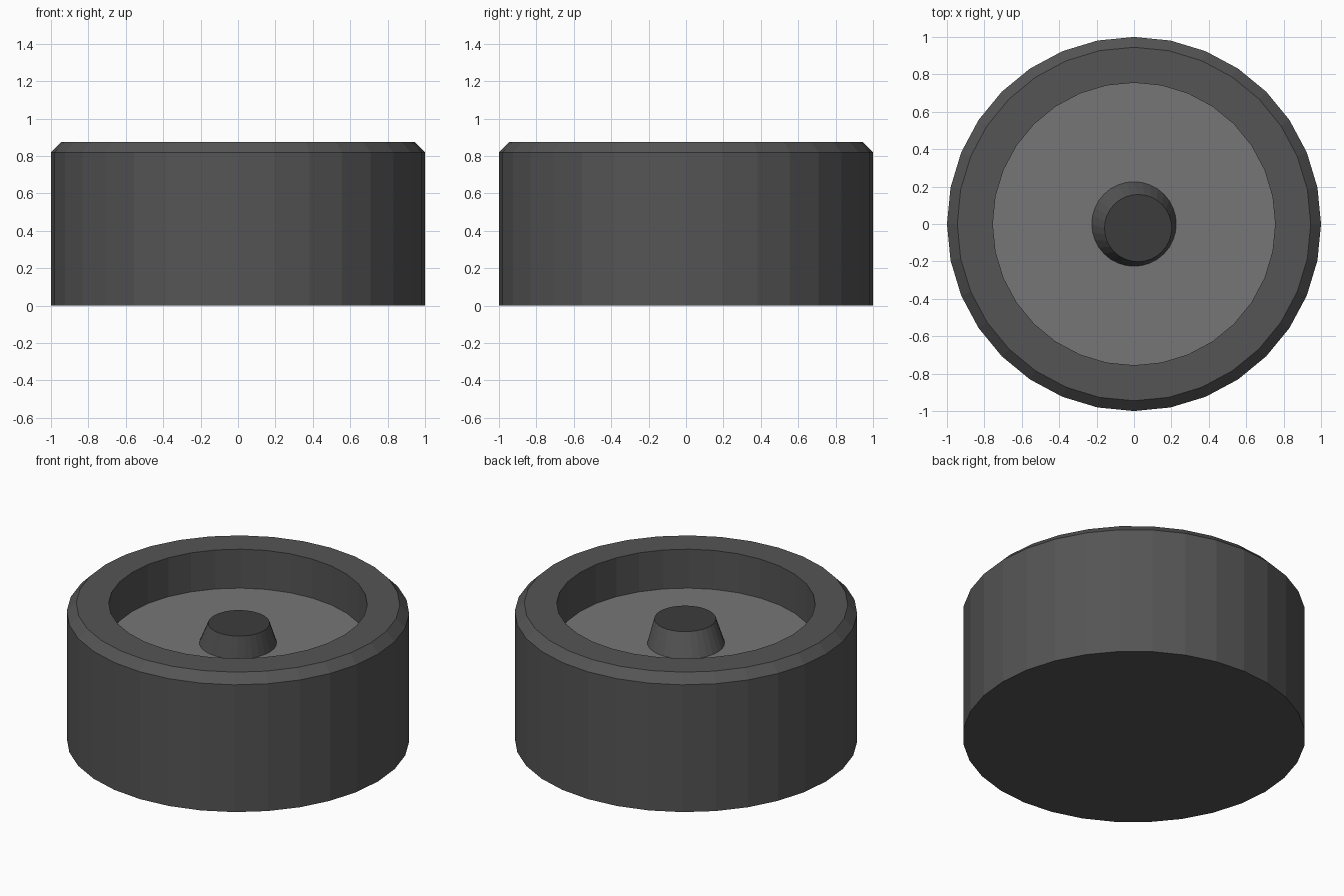
import bpy
import bmesh
from math import cos, sin, tau

if "Cube" in bpy.data.objects:
    bpy.data.objects.remove(bpy.data.objects["Cube"])

SIDES = 32


def material(name, v):
    m = bpy.data.materials.new(name)
    m.diffuse_color = (v, v, v, 1)
    m.use_nodes = True
    m.node_tree.nodes["Principled BSDF"].inputs["Base Color"].default_value = m.diffuse_color
    return m


body_mat = material("dark_grey", 0.09)
floor_mat = material("mid_grey", 0.18)
tip_mat = material("near_black", 0.045)


def ring_stack(name, rings, mats, cap_bottom, top_mat):
    """Loft circles given as (radius, x, y, z) and cap the ends."""
    bm = bmesh.new()
    loops = [[bm.verts.new((x + r * cos(tau * i / SIDES), y + r * sin(tau * i / SIDES), z))
              for i in range(SIDES)] for r, x, y, z in rings]
    for a, b in zip(loops, loops[1:]):
        for i in range(SIDES):
            j = (i + 1) % SIDES
            bm.faces.new((a[i], a[j], b[j], b[i]))
    if cap_bottom:
        bm.faces.new(loops[0][::-1])
    bm.faces.new(loops[-1]).material_index = top_mat
    mesh = bpy.data.meshes.new(name)
    bm.to_mesh(mesh)
    bm.free()
    for m in mats:
        mesh.materials.append(m)
    ob = bpy.data.objects.new(name, mesh)
    bpy.context.collection.objects.link(ob)
    return ob


# Round housing: wall, chamfered rim, straight-sided recess and paler floor
ring_stack("housing",
           [(1, 0, 0, 0), (1, 0, 0, 0.82), (0.945, 0, 0, 0.876),
            (0.755, 0, 0, 0.876), (0.755, 0, 0, 0.625)],
           [body_mat, floor_mat], True, 1)

# Tapered stub leaning slightly to the front right, with a level dark tip
ring_stack("stub",
           [(0.226, 0, 0, 0.625), (0.18, 0.022, -0.022, 0.766)],
           [body_mat, tip_mat], False, 1)
